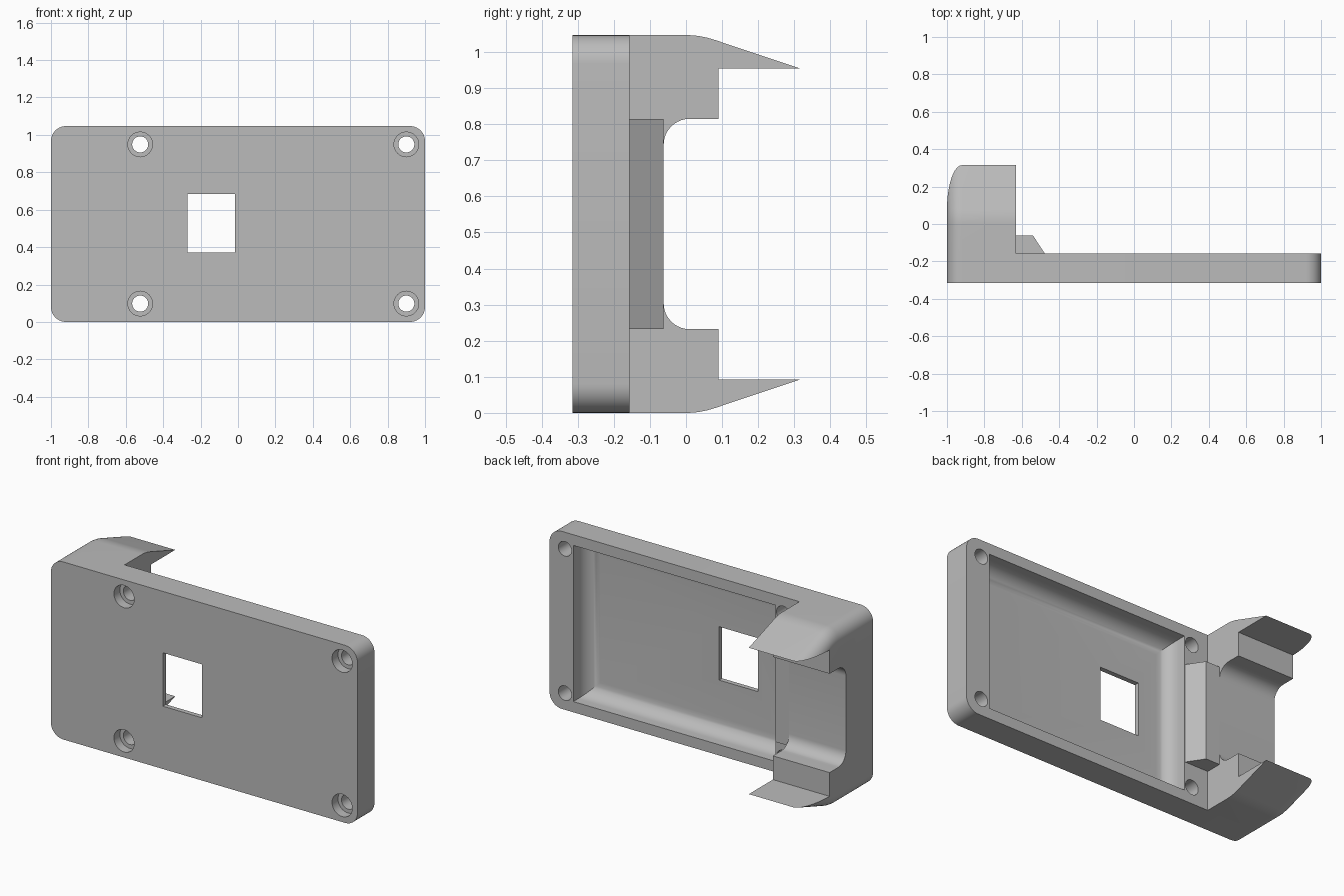
import bpy, bmesh
from math import sin, cos, pi, sqrt, radians

cube = bpy.data.objects.get("Cube")
if cube:
    bpy.data.objects.remove(cube, do_unlink=True)

MID = 0.5235            # half height of the body
FRONT, BACK = -0.315, -0.157
R = 0.08                # outer corner radius

grey = bpy.data.materials.new("plain grey")
grey.use_nodes = True
colour = (0.5, 0.5, 0.5, 1)
grey.diffuse_color = colour
grey.node_tree.nodes["Principled BSDF"].inputs["Base Color"].default_value = colour


def loft(name, rings):
    """Skin a list of equal-length closed rings and cap both ends."""
    bm = bmesh.new()
    loops = [[bm.verts.new(p) for p in ring] for ring in rings]
    for a, b in zip(loops, loops[1:]):
        for i in range(len(a)):
            j = (i + 1) % len(a)
            bm.faces.new((a[i], a[j], b[j], b[i]))
    bm.faces.new(loops[0][::-1])
    bm.faces.new(loops[-1])
    bmesh.ops.recalc_face_normals(bm, faces=bm.faces)
    mesh = bpy.data.meshes.new(name)
    bm.to_mesh(mesh)
    bm.free()
    obj = bpy.data.objects.new(name, mesh)
    bpy.context.collection.objects.link(obj)
    mesh.materials.append(grey)
    return obj


def arc(cx, cz, r, start, end, n=10):
    steps = [radians(start + (end - start) * i / n) for i in range(n + 1)]
    return [(cx + r * cos(a), cz + r * sin(a)) for a in steps]


def along_y(points, y):
    return [(x, y, z) for x, z in points]


def rect(x0, x1, z0, z1):
    return [(x0, z0), (x1, z0), (x1, z1), (x0, z1)]


def cylinder(name, x, z, r, y0, y1):
    ring = arc(x, z, r, 0, 360, 32)[:-1]
    return loft(name, [along_y(ring, y0), along_y(ring, y1)])


def cut(obj, cutter):
    mod = obj.modifiers.new("cut", "BOOLEAN")
    mod.operation, mod.solver, mod.object = "DIFFERENCE", "EXACT", cutter
    bpy.context.view_layer.objects.active = obj
    bpy.ops.object.modifier_apply(modifier=mod.name)
    bpy.data.objects.remove(cutter, do_unlink=True)


def smooth(obj):
    bpy.ops.object.select_all(action="DESELECT")
    obj.select_set(True)
    bpy.context.view_layer.objects.active = obj
    bpy.ops.object.shade_smooth_by_angle(angle=radians(30))


# Rounded plate
top = 2 * MID
outline = (arc(1 - R, R, R, -90, 0) + arc(1 - R, top - R, R, 0, 90)
           + arc(R - 1, top - R, R, 90, 180) + arc(R - 1, R, R, 180, 270))
plate = loft("cover_plate", [along_y(outline, FRONT), along_y(outline, BACK)])

# Pocket in the back with filleted floor edges
floor, fillet = -0.287, 0.085
rings = []
for i in range(11):
    a = pi / 2 * i / 10
    inset, y = fillet * (1 - sin(a)), floor + fillet * (1 - cos(a))
    rings.append(along_y(rect(-0.473 + inset, 0.845 - inset,
                              0.063 + inset, top - 0.063 - inset), y))
rings.append(along_y(rect(-0.473, 0.845, 0.063, top - 0.063), -0.1))
cut(plate, loft("pocket_cutter", rings))

# Window
window = rect(-0.27, -0.015, 0.37, 0.685)
cut(plate, loft("window_cutter", [along_y(window, -0.4), along_y(window, -0.2)]))

# Counterbored screw holes
for x in (-0.523, 0.9):
    for z in (0.098, top - 0.098):
        cut(plate, cylinder("hole_cutter", x, z, 0.043, -0.4, -0.1))
        cut(plate, cylinder("bore_cutter", x, z, 0.066, -0.4, FRONT + 0.055))
smooth(plate)


# End block: tapers in height toward the back, outer corners stay rounded
def end_section(y, t):
    points = ([(-0.63, t), (-0.63, top - t)]
              + arc(R - 1, top - t - R, R, 90, 180) + arc(R - 1, t + R, R, 180, 270))
    return along_y(points, y)


slope, bend = 0.335, 0.08
rings = [end_section(BACK, 0)]
for i in range(9):
    y = bend * i / 8
    rings.append(end_section(y, slope * y * y / (2 * bend)))
rings.append(end_section(0.34, slope * (0.34 - bend / 2)))
block = loft("end_block", rings)

# Stepped opening between the two prongs, with rounded inner corners
lower = [(0.5, 0.092), (0.09, 0.092), (0.09, 0.232)] + arc(0.01, 0.304, 0.072, 270, 180)
profile = lower + [(y, top - z) for y, z in reversed(lower)]
cut(block, loft("opening_cutter", [[(x, y, z) for y, z in profile] for x in (-1.2, -0.5)]))
smooth(block)

# Sloped ramp beside the end block
ramp = [(-0.63, BACK), (-0.63, -0.062), (-0.54, -0.062), (-0.477, BACK)]
loft("ramp", [[(x, y, z) for x, y in ramp] for z in (0.232, top - 0.232)])
